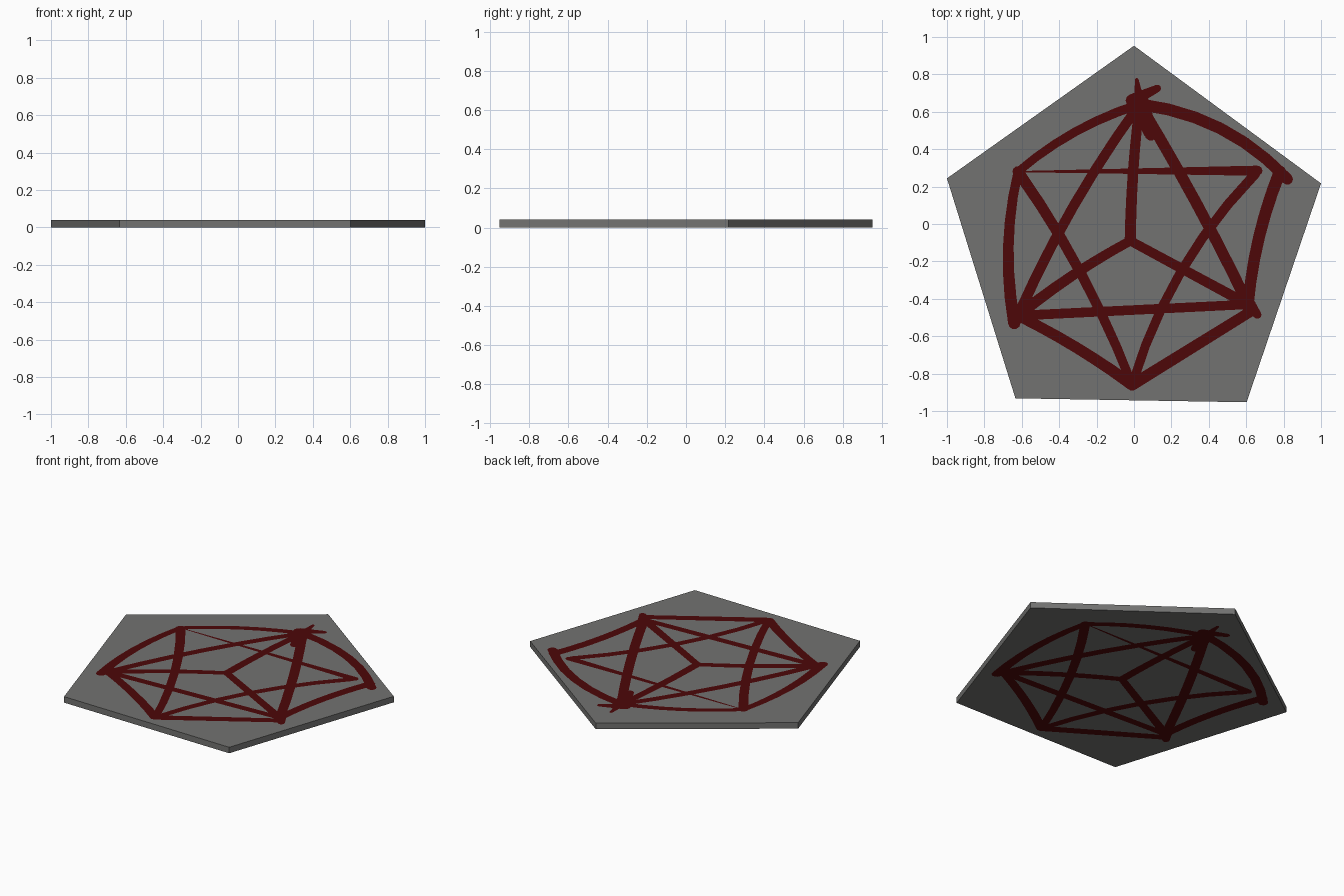
import bpy, bmesh, math
from mathutils import Vector
from mathutils.geometry import delaunay_2d_cdt

if "Cube" in bpy.data.objects:
    bpy.data.objects.remove(bpy.data.objects["Cube"])

THICK = 0.04
OUTLINE = [(0, .953), (1, .217), (.602, -.953), (-.634, -.932), (-1, .244)]

# Corners of the drawing
TOP, BOTTOM, CENTRE = (.03, .64), (-.01, -.86), (-.02, -.09)
UP_L, UP_R, LOW_L, LOW_R = (-.62, .28), (.78, .28), (-.62, -.49), (.61, -.43)

# Brush strokes: start, end, sideways bow, half width at start and end
STROKES = [
    # outer hexagon
    (TOP, UP_L, -.038, .025, .022),
    (TOP, (.82, .24), .08, .032, .03),
    (UP_L, (-.64, -.53), -.042, .024, .033),
    (UP_R, LOW_R, -.027, .033, .03),
    (LOW_L, BOTTOM, .016, .028, .031),
    (BOTTOM, (.62, -.47), 0, .031, .028),
    # three spokes
    (TOP, CENTRE, -.01, .026, .03),
    (CENTRE, LOW_L, -.017, .025, .03),
    (CENTRE, LOW_R, 0, .025, .028),
    # upward triangle
    (TOP, LOW_L, -.035, .026, .028),
    (TOP, LOW_R, .015, .03, .03),
    (LOW_L, LOW_R, 0, .026, .025),
    # downward triangle
    (UP_L, (.66, .285), 0, .003, .027),
    (UP_L, BOTTOM, .04, .03, .024),
    ((.65, .27), BOTTOM, -.08, .026, .024),
    # blots and spurs at the corners
    (TOP, (.09, .48), 0, .055, .034),
    (TOP, (.015, .77), 0, .03, .01),
    ((-.01, .66), (.125, .725), 0, .035, .02),
    (LOW_R, (.66, -.485), 0, .04, .022),
]


def material(name, rgb):
    m = bpy.data.materials.new(name)
    m.diffuse_color = (*rgb, 1)
    m.use_nodes = True
    m.node_tree.nodes["Principled BSDF"].inputs["Base Color"].default_value = m.diffuse_color
    return m


def stroke_shapes(stroke, flip, steps=6):
    """Round dabs along a bowed path, joined by tapered quads."""
    a, b, bow, w0, w1 = stroke
    a, b = Vector(a), Vector(b)
    side = Vector((a.y - b.y, b.x - a.x)).normalized()
    pts = []
    for i in range(steps + 1):
        t = i / steps
        p = a.lerp(b, t) + side * bow * 4 * t * (1 - t)
        pts.append((Vector((p.x * flip, p.y)), w0 + (w1 - w0) * t))
    shapes = []
    for p, w in pts:
        ring = [math.tau * i / 10 for i in range(10)]
        shapes.append([p + Vector((math.cos(r), math.sin(r))) * w for r in ring])
    for (p, w), (q, v) in zip(pts, pts[1:]):
        d = (q - p).normalized()
        n = Vector((-d.y, d.x))
        shapes.append([p - n * w, q - n * v, q + n * v, p + n * w])
    return shapes


def inside(x, y, edges):
    """True if the point is left of every edge of a convex shape."""
    return all((bx - ax) * (y - ay) >= (by - ay) * (x - ax) for ax, ay, bx, by in edges)


def painted_face(bm, z, flip):
    """Pentagon face with the strokes cut into it as coloured faces."""
    shapes = [s for stroke in STROKES for s in stroke_shapes(stroke, flip)]
    verts, edges = [], []
    for s in [[Vector(p) for p in OUTLINE]] + shapes:
        n = len(verts)
        edges += [(n + i, n + (i + 1) % len(s)) for i in range(len(s))]
        verts += s
    co, _, tris, *_ = delaunay_2d_cdt(verts, edges, [], 0, 1e-5)
    sides = [[(*a, *b) for a, b in zip(s, s[1:] + s[:1])] for s in shapes]
    bv = [bm.verts.new((c.x, c.y, z)) for c in co]
    for tri in tris:
        f = bm.faces.new([bv[i] for i in tri])
        f.normal_update()
        if f.normal.z * (z - THICK / 2) < 0:
            f.normal_flip()
        x, y, _ = f.calc_center_median()
        f.material_index = int(any(inside(x, y, e) for e in sides))


bm = bmesh.new()
# top, and underside with the mirrored drawing
painted_face(bm, THICK, 1)
painted_face(bm, 0, -1)
# rim
for a, b in zip(OUTLINE, OUTLINE[1:] + OUTLINE[:1]):
    bm.faces.new([bm.verts.new((*p, z)) for p, z in ((a, 0), (a, THICK), (b, THICK), (b, 0))])
bmesh.ops.remove_doubles(bm, verts=bm.verts[:], dist=1e-5)

mesh = bpy.data.meshes.new("pentagon_plate")
bm.to_mesh(mesh)
bm.free()
mesh.materials.append(material("stone grey", (0.17, 0.17, 0.165)))
mesh.materials.append(material("dark red", (0.075, 0.002, 0.0025)))
bpy.context.collection.objects.link(bpy.data.objects.new("pentagon_plate", mesh))
